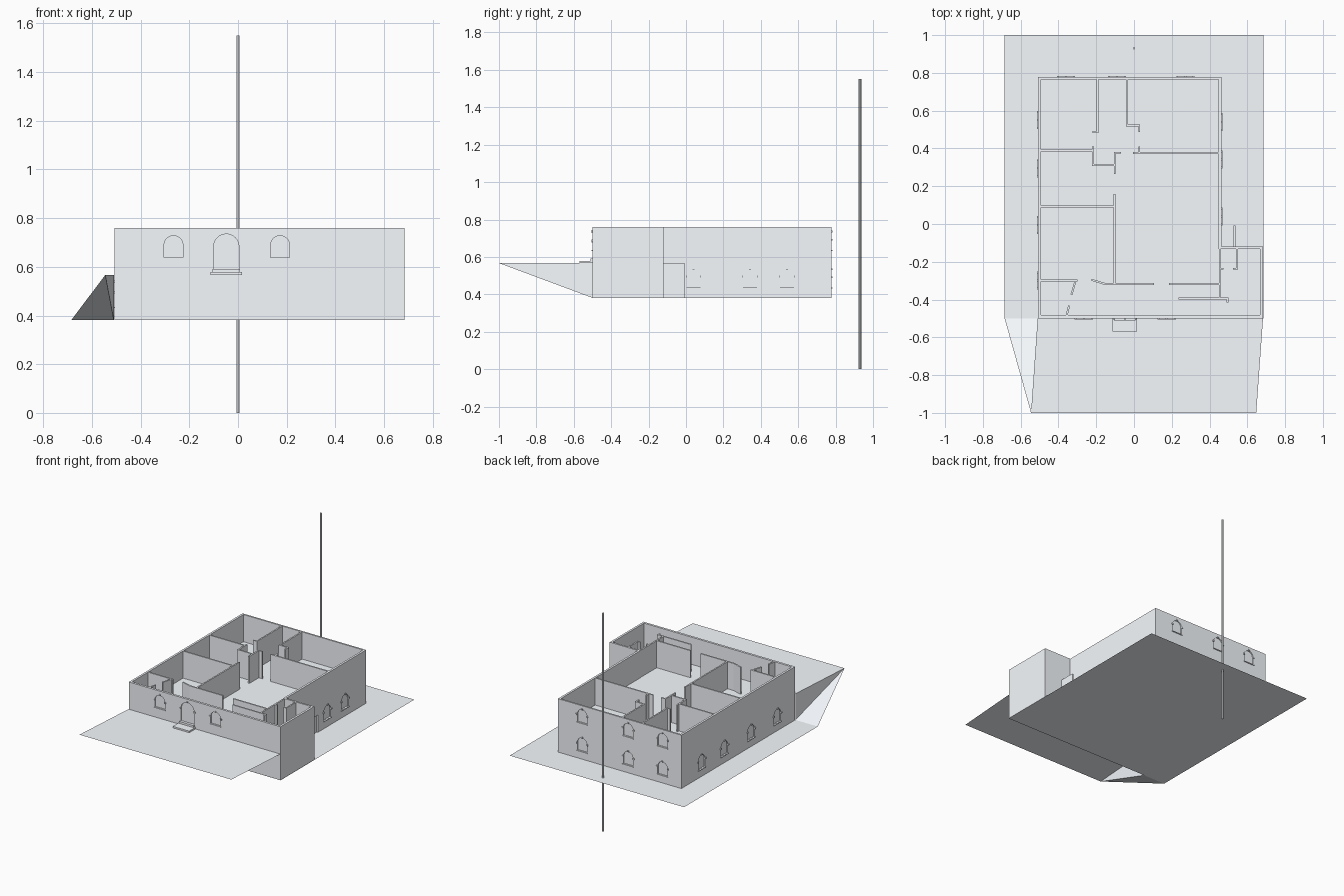
import bpy, bmesh, math
from mathutils import Matrix, Vector

if "Cube" in bpy.data.objects:
    bpy.data.objects.remove(bpy.data.objects["Cube"])

Z0, ZF, Z1 = 0.381, 0.567, 0.76   # ground, upper floor, wall top
T = 0.01                          # inner wall thickness

stone = bpy.data.materials.new("pale_stone")
stone.diffuse_color = (.93, .965, 1, 1)
stone.use_nodes = True
stone.node_tree.nodes["Principled BSDF"].inputs["Base Color"].default_value = stone.diffuse_color


def finish(bm, name, fix=True):
    if fix:
        bmesh.ops.recalc_face_normals(bm, faces=bm.faces)
    me = bpy.data.meshes.new(name)
    bm.to_mesh(me)
    bm.free()
    me.materials.append(stone)
    ob = bpy.data.objects.new(name, me)
    bpy.context.collection.objects.link(ob)
    return ob


def box(bm, lo, hi, M=Matrix()):
    lo, hi = Vector(lo), Vector(hi)
    S = Matrix.Diagonal((*(hi - lo), 1))
    bmesh.ops.create_cube(bm, size=1, matrix=M @ Matrix.Translation((lo + hi) / 2) @ S)


def sheet(name, *polys):
    bm = bmesh.new()
    for p in polys:
        bm.faces.new([bm.verts.new(v) for v in p])
    return finish(bm, name, False)


def prism(bm, pts, y0, y1, M):
    # extrude an (x, z) profile along the local y axis
    a = [bm.verts.new(M @ Vector((x, y0, z))) for x, z in pts]
    b = [bm.verts.new(M @ Vector((x, y1, z))) for x, z in pts]
    bm.faces.new(a)
    bm.faces.new(b[::-1])
    for i in range(len(a)):
        j = (i + 1) % len(a)
        bm.faces.new((a[j], a[i], b[i], b[j]))


def arch(w, z, h):
    r = w / 2
    arc = [(r * math.cos(math.pi * k / 12), z + h - r + r * math.sin(math.pi * k / 12))
           for k in range(13)]
    return [(-r, z), (r, z)] + arc


# ground, raised front terrace and its folded left edge
sheet("ground", [(-.685, -.5, Z0), (.685, -.5, Z0), (.685, 1, Z0), (-.685, 1, Z0)])
sheet("terrace", [(-.51, -.5, ZF), (-.545, -1, ZF), (.647, -1, ZF), (.683, -.5, ZF)])
sheet("terrace_slope",
      [(-.685, -.5, Z0), (-.545, -1, ZF), (-.51, -.5, Z0)],
      [(-.51, -.5, Z0), (-.545, -1, ZF), (-.51, -.5, ZF)])

# outer wall ring with annex
outer = [(-.508, -.499), (.683, -.499), (.683, -.119), (.462, -.119), (.462, .777), (-.508, .777)]
inner = [(-.493, -.483), (.668, -.483), (.668, -.132), (.447, -.132), (.447, .765), (-.493, .765)]
bm = bmesh.new()
rings = [[bm.verts.new((x, y, z)) for x, y in loop]
         for loop, z in ((outer, Z0), (outer, Z1), (inner, Z1), (inner, Z0))]
for k in range(4):
    a, b = rings[k], rings[(k + 1) % 4]
    for i in range(6):
        j = (i + 1) % 6
        bm.faces.new((a[i], a[j], b[j], b[i]))
walls = finish(bm, "outer_walls")

# upper floor
sheet("upper_floor", [(x, y, ZF) for x, y in inner])

# partition walls: centre lines
paths = [
    [(-.193, .77), (-.193, .487), (-.215, .487)],
    [(-.037, .77), (-.037, .522), (.028, .522), (.028, .492)],
    [(-.495, .389), (-.217, .389)],
    [(-.217, .405), (-.217, .312), (-.102, .312)],
    [(-.102, .27), (-.102, .377), (-.075, .377)],
    [(.028, .405), (.028, .377)],
    [(0, .375), (.45, .375)],
    [(-.495, .093), (-.105, .093)],
    [(-.103, .155), (-.103, -.317)],
    [(-.22, -.297), (-.155, -.317), (.1, -.317)],
    [(-.495, -.3), (-.305, -.3)],
    [(-.312, -.31), (-.33, -.37)],
    [(-.345, -.437), (-.355, -.478)],
    [(.19, -.317), (.45, -.317)],
    [(.454, -.125), (.454, -.395)],
    [(.24, -.395), (.495, -.395), (.495, -.41)],
    [(.545, -.125), (.545, -.237), (.53, -.237)],
    [(.455, -.237), (.47, -.237)],
]


def partition(bm, p, q, z0, z1):
    d = Vector(q) - Vector(p)
    M = Matrix.Translation((*p, 0)) @ Matrix.Rotation(math.atan2(d.y, d.x), 4, 'Z')
    e = T / 2
    box(bm, (-e, -e, z0), (d.length + e, e, z1), M)


bm = bmesh.new()
for path in paths:
    for p, q in zip(path, path[1:]):
        partition(bm, p, q, ZF, Z1 - .001)
finish(bm, "partition_walls")

# low wall stub beside the annex
bm = bmesh.new()
partition(bm, (.533, -.125), (.533, -.012), Z0, ZF)
finish(bm, "side_stub_wall")

# windows and doors: recess cutters and trims
cut, trim = bmesh.new(), bmesh.new()


def place(x, y, turn):
    return Matrix.Translation((x, y, 0)) @ Matrix.Rotation(math.radians(turn), 4, 'Z')


def opening(M, w, z, h, sill=True):
    prism(cut, arch(w, z, h), -.02, .008, M)
    r, s = w / 2, z + h - w / 2
    for sx in (-1, 1):                      # imposts
        x = sx * (r + .005)
        box(trim, (x - .005, -.006, s - .006), (x + .005, .004, s + .004), M)
    # keystone and sill
    box(trim, (-.005, -.006, z + h), (.005, .004, z + h + .009), M)
    if sill:
        box(trim, (-r - .005, -.006, z - .006), (r + .005, .004, z - .001), M)


UP, LOW = .638, .437
for x in (-.265, .173):
    opening(place(x, -.499, 0), .078, UP, .09)
opening(place(-.048, -.499, 0), .104, .592, .143, False)
for x in (-.36, -.09, .272):
    for z in (UP, LOW):
        opening(place(x, .777, 180), .076, z, .093)
for y in (.04, .342, .54):
    opening(place(.462, y, 90), .075, LOW, .097)
for y in (.55, .295, -.005, -.3):
    opening(place(-.508, y, -90), .075, LOW, .097)
box(cut, (.454, .143, Z0 - .02), (.48, .235, .503))   # side door

cutter = finish(cut, "opening_cutters")
cutter.hide_render = True
cutter.display_type = 'WIRE'
mod = walls.modifiers.new("openings", 'BOOLEAN')
mod.object = cutter
mod.operation = 'DIFFERENCE'
mod.solver = 'EXACT'
finish(trim, "window_trims")

# front steps
bm = bmesh.new()
box(bm, (-.113, -.57, ZF), (.016, -.495, .578))
box(bm, (-.105, -.51, .578), (.008, -.495, .592))
finish(bm, "front_steps")

# tall pole
bm = bmesh.new()
bmesh.ops.create_cone(bm, cap_ends=True, segments=6, radius1=.007, radius2=.007,
                      depth=1.55, matrix=Matrix.Translation((0, .93, .775)))
finish(bm, "pole")
